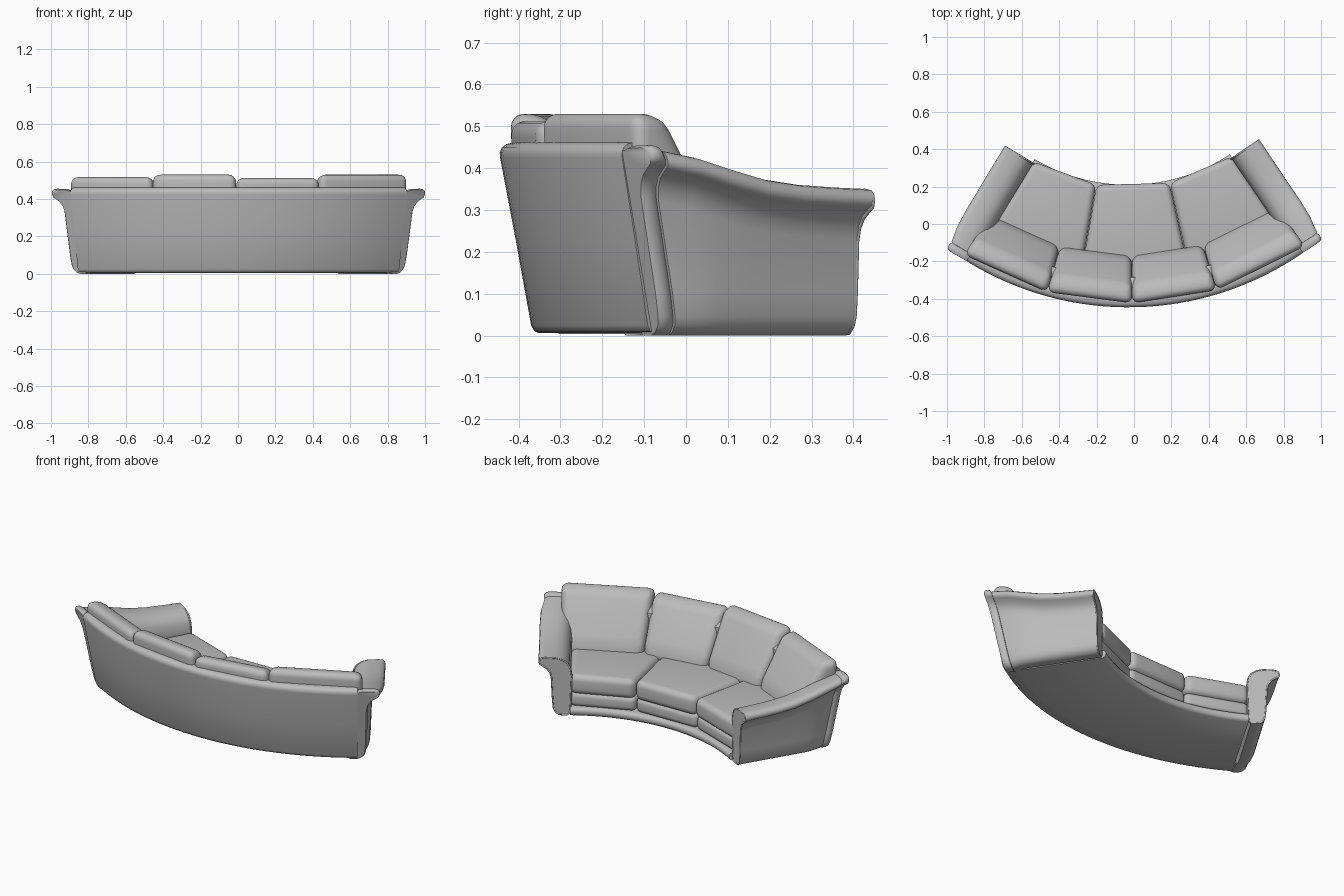
import bpy, bmesh, math
from mathutils import Vector, Matrix

if "Cube" in bpy.data.objects:
    bpy.data.objects.remove(bpy.data.objects["Cube"], do_unlink=True)

# One upholstery colour
fabric = bpy.data.materials.new("grey_fabric")
fabric.use_nodes = True
GREY = (0.5, 0.5, 0.5, 1)
fabric.diffuse_color = GREY
fabric.node_tree.nodes["Principled BSDF"].inputs["Base Color"].default_value = GREY

CENTRE_Y = 1.195                      # centre of the sofa's curve
TURN = Matrix.Rotation(0.025, 4, "Z")  # the whole sofa is turned slightly
parts = []


def polar(deg, r, z):
    a = math.radians(deg)
    return Vector((r * math.sin(a), CENTRE_Y - r * math.cos(a), z))


def finish(name, bm):
    bmesh.ops.recalc_face_normals(bm, faces=bm.faces)
    bmesh.ops.transform(bm, matrix=TURN, verts=bm.verts)
    mesh = bpy.data.meshes.new(name)
    bm.to_mesh(mesh)
    bm.free()
    mesh.materials.append(fabric)
    obj = bpy.data.objects.new(name, mesh)
    bpy.context.collection.objects.link(obj)
    parts.append(obj)


def skin(rings):
    """Skin a row of closed rings and cap both ends."""
    bm = bmesh.new()
    rows = [[bm.verts.new(p) for p in ring] for ring in rings]
    n = len(rows[0])
    for a, b in zip(rows, rows[1:]):
        for i in range(n):
            j = (i + 1) % n
            bm.faces.new((a[i], a[j], b[j], b[i]))
    bm.faces.new(rows[0])
    bm.faces.new(rows[-1])
    bmesh.ops.recalc_face_normals(bm, faces=bm.faces)
    return bm


def sweep(name, section, half_angle, steps=32):
    angles = [half_angle * (2 * i / steps - 1) for i in range(steps + 1)]
    finish(name, skin([[polar(a, r, z) for r, z in section] for a in angles]))


def cushion(name, a0, a1, section, bevel):
    """Soft wedge with straight sides between two angles of the curve."""
    bm = skin([[polar(a, r, z) for r, z in section] for a in (a0, a1)])
    bmesh.ops.bevel(bm, geom=bm.edges[:], offset=bevel, segments=5,
                    profile=0.5, affect="EDGES", clamp_overlap=True)
    finish(name, bm)


# Curved backrest shell and base with its front lip
sweep("backrest", [(1.545, 0.006), (1.557, 0.01), (1.565, 0.025), (1.602, 0.23),
                   (1.639, 0.425), (1.64, 0.437), (1.635, 0.449), (1.625, 0.457),
                   (1.61, 0.461), (1.52, 0.455), (1.48, 0.43), (1.46, 0.006)], 33.3)
sweep("base", [(1.0, 0.004), (0.987, 0.015), (0.985, 0.035), (0.992, 0.048),
               (1.01, 0.052), (1.5, 0.052), (1.5, 0.004)], 32)

# Three seat places, each a thin lower cushion and a thick upper one
edges = [-32.2, -11.3, 11.3, 32.2]
for i, side in enumerate(("right", "middle", "left")):
    a0, a1 = edges[i] + 0.05, edges[i + 1] - 0.05
    cushion("lower_seat_cushion_" + side, a0, a1,
            [(1.012, 0.05), (1.012, 0.135), (1.46, 0.135), (1.46, 0.05)], 0.028)
    cushion("seat_cushion_" + side, a0, a1,
            [(1.0, 0.128), (1.0, 0.245), (1.48, 0.235), (1.48, 0.128)], 0.035)

# Four back cushions leaning well back onto the rim
edges = [-34.3, -17, -0.7, 15.5, 34.3]
tops = [0.522, 0.535, 0.517, 0.535]
names = ("outer_right", "inner_right", "inner_left", "outer_left")
for i, side in enumerate(names):
    top = tops[i]
    cushion("back_cushion_" + side, edges[i], edges[i + 1],
            [(1.36, 0.2), (1.375, 0.28), (1.525, top - 0.012),
             (1.62, top), (1.615, 0.4), (1.5, 0.2)], 0.04)


def arm_profile(h):
    """Arm section: distance from the outer roll edge, and height."""
    return [(-0.125, 0), (-0.105, 0.006), (-0.088, 0.022), (-0.079, 0.045),
            (-0.074, 0.1), (-0.068, h - 0.12), (-0.06, h - 0.09),
            (-0.043, h - 0.065), (-0.015, h - 0.046), (-0.004, h - 0.039),
            (0, h - 0.025), (-0.004, h - 0.012), (-0.015, h - 0.003), (-0.035, h),
            (-0.09, h - 0.002), (-0.125, h - 0.012), (-0.152, h - 0.03),
            (-0.17, h - 0.06), (-0.178, h - 0.11), (-0.17, 0.03), (-0.16, 0)]


ARM_ANGLE = math.radians(32.5)
ALONG = Vector((math.sin(ARM_ANGLE), -math.cos(ARM_ANGLE), 0))
OUT = Vector((math.cos(ARM_ANGLE), math.sin(ARM_ANGLE), 0))
ARM_FRONT = Vector((0.68, 0.435, 0))


def arm_ring(mirror, s, h, lean=0.0, inset=0.0):
    ring = []
    for u, z in arm_profile(h):
        p = ARM_FRONT + ALONG * (s - lean * (1 - z / 0.45)) + OUT * (u - inset)
        ring.append(Vector((p.x * mirror, p.y, z)))
    return ring


# Rolled arms, the back end panels they run into, and piping on the arm fronts
arm_stations = [(0, 0.35), (0.1, 0.354), (0.2, 0.36), (0.3, 0.373),
                (0.4, 0.398), (0.5, 0.425, 0.06, 0.004), (0.59, 0.443, 0.09, 0.02)]
panel_stations = [(0.592, 0.445, 0.09, 0.026), (0.6, 0.453, 0.09, 0.02),
                  (0.61, 0.455, 0.09, 0.018), (0.625, 0.455, 0.09, 0.018),
                  (0.635, 0.449, 0.09, 0.026)]
for side, mirror in (("left", 1), ("right", -1)):
    finish("arm_" + side, skin([arm_ring(mirror, *st) for st in arm_stations]))
    finish("back_end_panel_" + side,
           skin([arm_ring(mirror, *st) for st in panel_stations]))

    curve = bpy.data.curves.new("arm_piping_" + side, "CURVE")
    curve.dimensions = "3D"
    curve.bevel_depth = 0.005
    curve.bevel_resolution = 2
    points = arm_ring(mirror, 0.003, 0.346, 0, 0.004)
    spline = curve.splines.new("POLY")
    spline.points.add(len(points) - 1)
    for sp, p in zip(spline.points, points):
        sp.co = (*(TURN @ Vector((p.x, p.y, max(p.z, 0.006)))), 1)
    curve.materials.append(fabric)
    piping = bpy.data.objects.new("arm_piping_" + side, curve)
    bpy.context.collection.objects.link(piping)

# Smooth upholstery with crisp panel edges
bpy.ops.object.select_all(action="DESELECT")
for obj in parts:
    obj.select_set(True)
bpy.context.view_layer.objects.active = parts[0]
bpy.ops.object.shade_smooth_by_angle(angle=math.radians(50))
